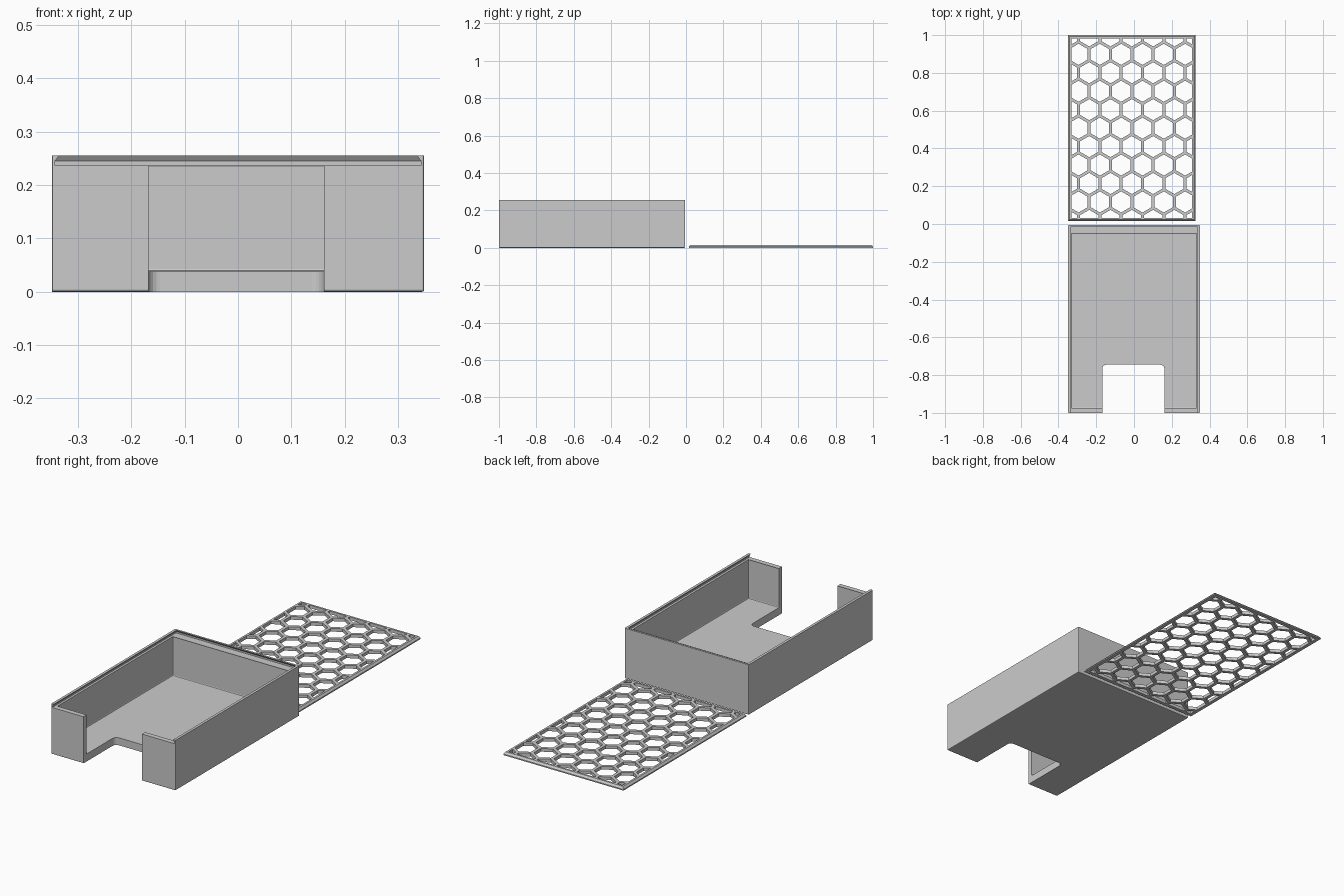
import bpy, bmesh, math
from mathutils import Vector

if "Cube" in bpy.data.objects:
    bpy.data.objects.remove(bpy.data.objects["Cube"])

grey = bpy.data.materials.new("light_grey")
grey.use_nodes = True
COLOUR = (0.6, 0.6, 0.6, 1)
grey.diffuse_color = COLOUR
grey.node_tree.nodes["Principled BSDF"].inputs["Base Color"].default_value = COLOUR


def finish(bm, name):
    """Turn a bmesh into a scene object."""
    bmesh.ops.recalc_face_normals(bm, faces=bm.faces)
    mesh = bpy.data.meshes.new(name)
    bm.to_mesh(mesh)
    bm.free()
    mesh.materials.append(grey)
    obj = bpy.data.objects.new(name, mesh)
    bpy.context.collection.objects.link(obj)
    return obj


def block(name, x, y, z, bevel=0, segments=2, pick=lambda edge: True):
    """Box between (min, max) pairs, with chosen edges rounded."""
    bm = bmesh.new()
    bmesh.ops.create_cube(bm, size=1)
    for v in bm.verts:
        v.co = [r[0] if c < 0 else r[1] for c, r in zip(v.co, (x, y, z))]
    if bevel:
        bmesh.ops.bevel(bm, geom=[e for e in bm.edges if pick(e)], offset=bevel,
                        segments=segments, profile=0.5, affect='EDGES')
    return finish(bm, name)


def dovetail(name, x, y, z, shoulder, inset):
    """Slab with upright lower edges and sloping upper edges."""
    bm = bmesh.new()
    rings = []
    for h, d in ((z[0], 0), (shoulder, 0), (z[1], inset)):
        corners = ((x[0] + d, y[0] + d), (x[1] - d, y[0] + d),
                   (x[1] - d, y[1] - d), (x[0] + d, y[1] - d))
        rings.append([bm.verts.new((*c, h)) for c in corners])
    bm.faces.new(rings[0])
    bm.faces.new(rings[-1])
    for low, high in zip(rings, rings[1:]):
        for i in range(4):
            j = (i + 1) % 4
            bm.faces.new((low[i], low[j], high[j], high[i]))
    return finish(bm, name)


def cut(target, cutter):
    mod = target.modifiers.new("cut", 'BOOLEAN')
    mod.operation, mod.solver, mod.object = 'DIFFERENCE', 'EXACT', cutter
    bpy.context.view_layer.objects.active = target
    bpy.ops.object.modifier_apply(modifier=mod.name)
    bpy.data.objects.remove(cutter)


def is_upright(edge):
    return abs(edge.verts[0].co.z - edge.verts[1].co.z) > 0.01


# Open tray with softened outer edges below the rim
HALF = 0.349
RIM = 0.255
LEDGE = 0.237
tray = block("tray", (-HALF, HALF), (-1, -0.005), (0, RIM), 0.004,
             pick=lambda e: min(v.co.z for v in e.verts) < 0.01)
cut(tray, block("cavity", (-0.333, 0.333), (-0.976, -0.048), (0.038, LEDGE + 0.002), 0.005))

# Sliding channel for the lid, open at the front
cut(tray, dovetail("channel", (-0.343, 0.343), (-1.1, -0.008),
                   (LEDGE, RIM + 0.001), 0.245, 0.008))

# Front opening through the wall and floor
cut(tray, block("front_opening", (-0.168, 0.161), (-1.1, -0.745), (-0.1, 0.4), 0.022, 5,
                lambda e: is_upright(e) and e.verts[0].co.y > -0.9))

# Lid lying flat behind the tray
X, Y = (-HALF, 0.326), (0.015, 1.0)
THICK = 0.016
FRAME = 0.018
lid = dovetail("honeycomb_lid", X, Y, (0, THICK), 0.006, 0.008)

# Honeycomb holes, trimmed to the inside of the lid frame
centre = Vector((sum(X) / 2, sum(Y) / 2, -0.05))
PITCH = 0.1128
RIB = 0.016
radius = (PITCH - RIB) / math.sqrt(3)
bm = bmesh.new()
for row in range(-5, 6):
    for col in range(-4, 5):
        shift = 0.5 if row % 2 == 0 else 0
        mid = centre + Vector(((col + shift) * PITCH, row * PITCH * math.sqrt(3) / 2, 0))
        bm.faces.new([bm.verts.new(mid + Vector((math.sin(a), math.cos(a), 0)) * radius)
                      for a in (math.radians(60 * k) for k in range(6))])
for axis, (low, high) in enumerate((X, Y)):
    for side, edge in ((-1, low + FRAME), (1, high - FRAME)):
        point, normal = Vector(), Vector()
        point[axis], normal[axis] = edge, side
        bmesh.ops.bisect_plane(bm, geom=bm.verts[:] + bm.edges[:] + bm.faces[:], dist=1e-6,
                               plane_co=point, plane_no=normal, clear_outer=True)
raised = bmesh.ops.extrude_face_region(bm, geom=bm.faces[:], use_keep_orig=True)
bmesh.ops.translate(bm, vec=(0, 0, 0.1),
                    verts=[g for g in raised["geom"] if isinstance(g, bmesh.types.BMVert)])
cut(lid, finish(bm, "honeycomb_holes"))
